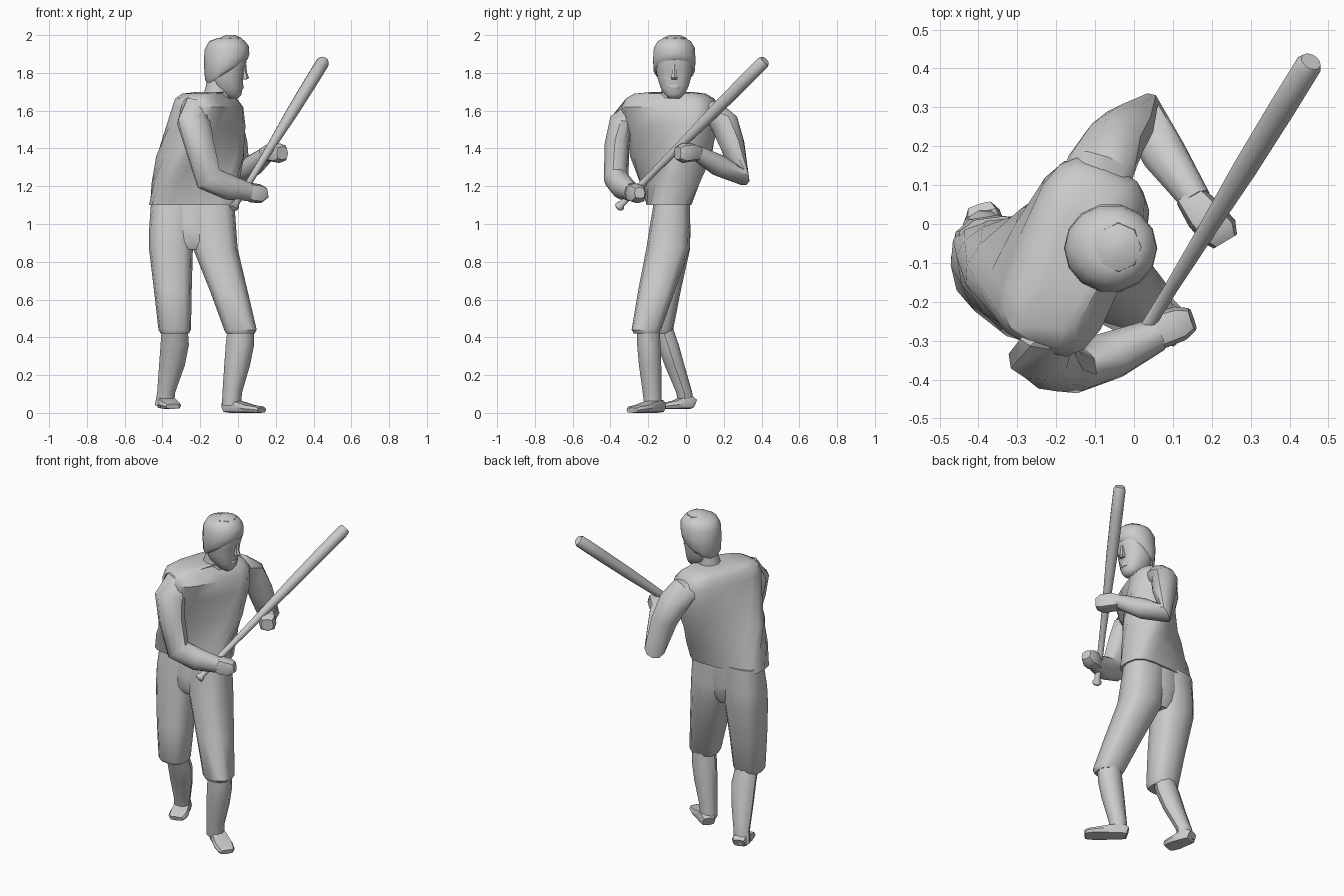
import bpy, bmesh
from math import sin, cos, pi, radians
from mathutils import Vector as V


def skin(name, loops, angle=40):
    """Bridge closed loops of points into a capped, smooth-shaded surface."""
    bm = bmesh.new()
    rows = [[bm.verts.new(p) for p in loop] for loop in loops]
    n = len(rows[0])
    for a, b in zip(rows, rows[1:]):
        for i in range(n):
            j = (i + 1) % n
            bm.faces.new((a[i], a[j], b[j], b[i]))
    bm.faces.new(rows[0][::-1])
    bm.faces.new(rows[-1])
    bmesh.ops.recalc_face_normals(bm, faces=bm.faces)
    me = bpy.data.meshes.new(name)
    bm.to_mesh(me)
    bm.free()
    ob = bpy.data.objects.new(name, me)
    bpy.context.collection.objects.link(ob)
    bpy.ops.object.select_all(action='DESELECT')
    ob.select_set(True)
    bpy.context.view_layer.objects.active = ob
    bpy.ops.object.shade_smooth_by_angle(angle=radians(angle))
    return ob


def ring(c, u, v, n, p=2.0):
    """Superellipse loop around c with half-axis vectors u and v."""
    f = lambda t: (1 if t > 0 else -1) * abs(t) ** (2 / p) if abs(t) > 1e-6 else 0
    return [V(c) + V(u) * f(cos(2 * pi * i / n)) + V(v) * f(sin(2 * pi * i / n))
            for i in range(n)]


def stack(name, rows, n=12, p=2.0, turn=0, angle=40):
    """Horizontal sections: (x, y, z, half width, half depth[, twist])."""
    loops = []
    for x, y, z, rx, ry, *t in rows:
        a = radians(t[0] if t else turn)
        loops.append(ring((x, y, z), (rx * cos(a), rx * sin(a), 0),
                          (-ry * sin(a), ry * cos(a), 0), n, p))
    return skin(name, loops, angle)


def tube(name, rows, n=8, p=2.0, ref=None, angle=40):
    """Sections square to a path: (point, radius along ref, radius across)."""
    pts = [V(r[0]) for r in rows]
    segs = [(b - a).normalized() for a, b in zip(pts, pts[1:])]
    ref = V(ref) if ref else segs[0].cross(segs[-1])
    loops = []
    for i, (_, ra, rb) in enumerate(rows):
        t = (segs[max(i - 1, 0)] + segs[min(i, len(segs) - 1)]).normalized()
        v = (ref - t * ref.dot(t)).normalized()
        loops.append(ring(pts[i], v * ra, t.cross(v) * rb, n, p))
    return skin(name, loops, angle)


# Shirt, twisting from the hips up to the shoulders
stack("shirt", [
    (-.24, -.09, 1.10, .232, .115, 4),
    (-.225, -.085, 1.22, .23, .13, 18),
    (-.20, -.08, 1.36, .24, .15, 38),
    (-.17, -.075, 1.52, .245, .155, 60),
    (-.16, -.085, 1.62, .255, .145, 68),
    (-.17, -.085, 1.665, .235, .12, 68),
    (-.17, -.085, 1.69, .19, .095, 70),
    (-.13, -.07, 1.70, .09, .075, 70)], n=16, p=3.4, angle=40)

# Knee-length trousers, one tapered tube per leg joined by a seat
stack("right_trouser_leg", [
    (-.335, -.075, 1.12, .125, .095), (-.352, -.085, .98, .118, .108),
    (-.355, -.09, .87, .116, .112), (-.345, -.125, .65, .10, .098),
    (-.335, -.15, .44, .086, .082), (-.335, -.15, .42, .075, .07)], p=2.7)
stack("left_trouser_leg", [
    (-.15, -.075, 1.12, .13, .095), (-.135, -.085, .98, .125, .108),
    (-.12, -.095, .87, .118, .115), (-.05, -.155, .65, .10, .098),
    (.013, -.21, .44, .086, .078), (.013, -.21, .42, .075, .066)], p=2.7)
stack("trouser_seat", [
    (-.245, -.075, 1.12, .12, .093), (-.243, -.085, .98, .12, .103),
    (-.24, -.092, .91, .10, .10), (-.238, -.093, .865, .03, .08)], p=4)

# Shins
stack("right_shin", [
    (-.335, -.13, .46, .068, .06), (-.335, -.095, .36, .075, .06),
    (-.35, -.06, .25, .068, .055), (-.38, -.01, .11, .048, .045),
    (-.39, 0, .04, .05, .04)], n=10)
stack("left_shin", [
    (.016, -.2, .46, .07, .062), (.01, -.197, .36, .075, .065),
    (-.005, -.19, .25, .068, .062), (-.03, -.18, .11, .052, .052),
    (-.035, -.175, .04, .05, .048)], n=10)


# Shoes, laid from heel to toe with a flat sole
def shoe(name, heel, toe, sole):
    h, t = V((*heel, sole)), V((*toe, sole))
    rows = []
    for k, half, wide in ((0, .028, .036), (.1, .036, .046), (.4, .032, .05),
                          (.65, .023, .057), (.92, .018, .05), (1, .014, .038)):
        rows.append((h.lerp(t, k) + V((0, 0, half)), half, wide))
    tube(name, rows, p=3.5, ref=(0, 0, 1))


shoe("right_shoe", (-.395, .04), (-.345, -.12), .02)
shoe("left_shoe", (-.065, -.135), (.125, -.285), 0)

# Sleeved arms
tube("right_arm", [
    ((-.19, -.20, 1.60), .05, .07), ((-.225, -.29, 1.595), .06, .09),
    ((-.235, -.34, 1.54), .068, .09), ((-.205, -.365, 1.42), .066, .08),
    ((-.155, -.37, 1.24), .066, .078), ((-.05, -.335, 1.195), .062, .07),
    ((.06, -.285, 1.17), .044, .05)], n=10, ref=(.15, -1, -.1))
tube("left_arm", [
    ((-.11, .06, 1.59), .09, .06), ((-.085, .15, 1.585), .09, .07),
    ((-.055, .205, 1.53), .085, .075), ((-.02, .245, 1.42), .075, .065),
    ((.015, .285, 1.255), .062, .06), ((.08, .175, 1.31), .058, .06),
    ((.16, .06, 1.375), .04, .042)], n=10, ref=(-.85, -.5, .15))

# Hands closed round the bat
tube("right_hand", [
    ((.03, -.295, 1.175), .04, .04), ((.075, -.27, 1.165), .052, .048),
    ((.12, -.255, 1.16), .05, .045), ((.15, -.245, 1.165), .03, .03)],
    p=2.8, ref=(0, 0, 1))
tube("left_hand", [
    ((.14, .075, 1.37), .036, .038), ((.18, .025, 1.38), .05, .05),
    ((.22, -.02, 1.375), .052, .05), ((.235, -.045, 1.375), .035, .035)],
    p=2.8, ref=(0, 0, 1))

# Bat with a knob at the grip end
knob, tip = V((-.025, -.36, 1.085)), V((.455, .418, 1.865))
tube("bat", [(knob.lerp(tip, k), r, r) for k, r in (
    (0, .018), (.006, .025), (.018, .025), (.026, .017), (.25, .018),
    (.45, .024), (.65, .032), (.85, .035), (.985, .035), (1, .027))],
    n=14, ref=(0, 0, 1))

# Neck
stack("neck", [(-.115, -.07, 1.66, .075, .072), (-.105, -.065, 1.73, .065, .064),
               (-.09, -.06, 1.82, .065, .064)], n=10)

# Face and skull, given as back x, front x, level and half width
face = [(-.05, .0, 1.665, .03), (-.09, .018, 1.685, .052), (-.13, .024, 1.72, .074),
        (-.15, .028, 1.77, .09), (-.16, .034, 1.82, .099), (-.16, .046, 1.86, .103),
        (-.16, .04, 1.92, .10), (-.12, .01, 1.96, .07)]
stack("face", [((a + b) / 2, -.062, z, (b - a) / 2, w) for a, b, z, w in face],
      n=14, p=2.3, angle=60)

# Nose and lips
stack("nose", [(.033, -.062, 1.765, .014, .016), (.038, -.062, 1.775, .020, .02),
               (.034, -.062, 1.80, .014, .013), (.034, -.062, 1.845, .010, .01)], n=6)
stack("lips", [(.016, -.062, 1.712, .010, .026), (.019, -.062, 1.724, .012, .032),
               (.019, -.062, 1.736, .009, .026)], n=8)

# Hair cap, hanging lower at the back than at the brow
loops = []
for z, drop, rx, ry, cx in ((1.80, .06, .098, .10, -.064), (1.82, .055, .114, .112, -.061),
                            (1.87, .03, .12, .115, -.06), (1.93, .01, .118, .111, -.06),
                            (1.968, 0, .095, .09, -.058), (1.985, 0, .06, .056, -.045)):
    pts = ring((cx, -.062, z), (rx, 0, 0), (0, ry, 0), 14)
    loops.append([q + V((0, 0, drop * (q.x - cx) / rx)) for q in pts])
skin("hair", loops, 60)

# Small raised crown on the hair
stack("crown", [(-.04, -.06, 1.965, .064, .07), (-.04, -.06, 1.985, .058, .062),
                (-.04, -.06, 2.0, .025, .028)], n=8)
